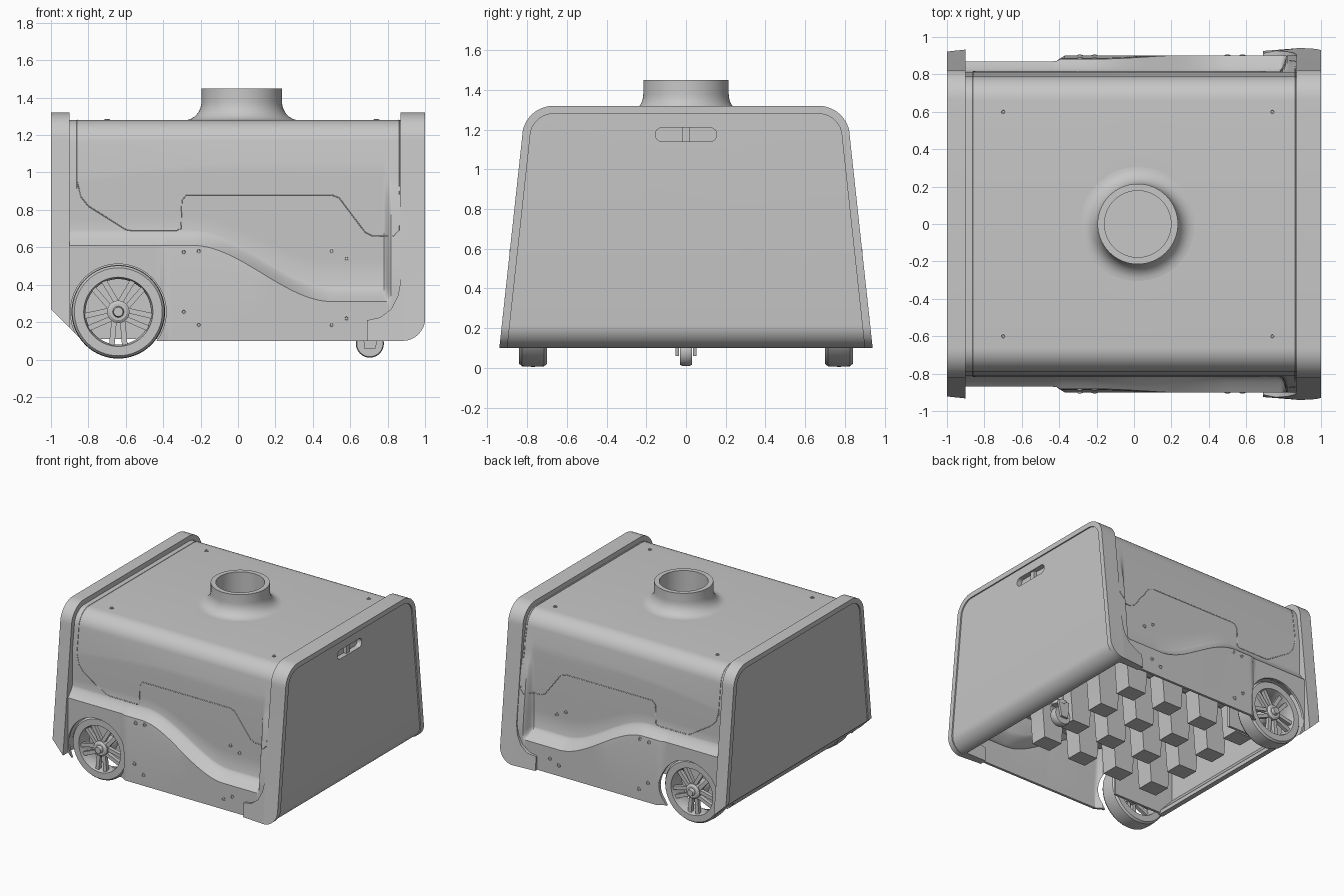
import bpy, bmesh, math
from mathutils import Vector, Matrix

cube = bpy.data.objects.get("Cube")
if cube:
    bpy.data.objects.remove(cube, do_unlink=True)

grey = bpy.data.materials.new("plain grey")
grey.use_nodes = True
grey.diffuse_color = (0.57, 0.57, 0.57, 1)
grey.node_tree.nodes["Principled BSDF"].inputs["Base Color"].default_value = grey.diffuse_color[:]
parts = []


def finish(name, bm, fix=True):
    if fix:
        bmesh.ops.recalc_face_normals(bm, faces=bm.faces)
    me = bpy.data.meshes.new(name)
    bm.to_mesh(me)
    bm.free()
    ob = bpy.data.objects.new(name, me)
    bpy.context.collection.objects.link(ob)
    me.materials.append(grey)
    parts.append(ob)
    return ob


def prism_bm(pts, axis, a, b):
    """Extrude a 2D outline along an axis: outline is xz for y, yz for x."""
    bm = bmesh.new()
    place = (lambda p, d: (d, p[0], p[1])) if axis == "x" else (lambda p, d: (p[0], d, p[1]))
    lo, hi = ([bm.verts.new(place(p, d)) for p in pts] for d in (a, b))
    n = len(pts)
    bm.faces.new(lo)
    bm.faces.new(hi)
    for i in range(n):
        bm.faces.new((lo[i], lo[(i + 1) % n], hi[(i + 1) % n], hi[i]))
    return bm


def lathe(name, prof, axis, centre, steps=48):
    """Spin (radius, height) points around the z or y axis."""
    bm = bmesh.new()
    vs = [bm.verts.new((r, 0, h)) for r, h in prof]
    es = [bm.edges.new(e) for e in zip(vs, vs[1:])]
    bmesh.ops.spin(bm, geom=vs + es, cent=(0, 0, 0), axis=(0, 0, 1),
                   angle=2 * math.pi, steps=steps, use_merge=True)
    bmesh.ops.remove_doubles(bm, verts=bm.verts, dist=1e-5)
    turn = Matrix.Rotation(-math.pi / 2, 4, "X") if axis == "y" else Matrix()
    bm.transform(Matrix.Translation(centre) @ turn)
    return finish(name, bm)


def cut(ob, cutter):
    m = ob.modifiers.new("cut", "BOOLEAN")
    m.operation, m.object, m.solver = "DIFFERENCE", cutter, "EXACT"
    cutter.hide_render = True
    bpy.context.view_layer.objects.active = ob
    bpy.ops.object.modifier_apply(modifier=m.name)
    parts.remove(cutter)
    bpy.data.objects.remove(cutter, do_unlink=True)


def smooth(t):
    t = max(0.0, min(1.0, t))
    return t * t * (3 - 2 * t)


# Side surface of the body: lower panel, swept shoulder, recess and its end wall
def cap_y(z):
    return 0.951 - 0.108 * z


def ridge(x):
    return 0.61 - 0.30 * smooth((x + 0.24) / 0.74)


def crease(x):
    return 1.06 - 0.09 * (max(0, 0.3 - x) / 1.17) ** 2


def side_y(x, z):
    flat = min(0.87 + 0.03 * smooth((x + 0.42) / 0.05), cap_y(z) - 0.004)
    recess = 0.812 + 0.02 * (1.06 - z) * max(0, 1 - 2 * (1.06 - z))
    u = max(0, min(1, (ridge(x) + 0.08 - z) / 0.08))
    y = recess + (flat - recess) * u ** 1.4
    end = smooth((x - 0.78) / 0.04) * smooth((crease(x) - z) / 0.25)
    return y + (max(y, min(0.9, cap_y(z) - 0.006)) - y) * end


def section(x):
    h, c = ridge(x), crease(x)
    zs = [0.1, 0.3 * h + 0.07, h - 0.05] + [h + 0.01 * i for i in range(9)]
    zs += [c - (c - h - 0.08) * k for k in (0.8, 0.6, 0.45, 0.3, 0.2, 0.1, 0)]
    half = [(side_y(x, z), z) for z in zs]
    for i in range(11):
        a = math.pi / 2 * i / 10
        half.append((0.66 + 0.13 * math.cos(a), 1.15 + 0.13 * math.sin(a)))
    return half + [(-y, z) for y, z in reversed(half)]


# Body shell, hollow and open below
bm = bmesh.new()
xs = [-0.9 + 0.022 * i for i in range(76)] + [0.765 + 0.0075 * i for i in range(15)]
rows = [[bm.verts.new((x, y, z)) for y, z in section(x)] for x in xs]
for r, s in zip(rows, rows[1:]):
    for i in range(len(r) - 1):
        bm.faces.new((r[i], s[i], s[i + 1], r[i + 1]))
bmesh.ops.bisect_plane(bm, geom=bm.verts[:] + bm.edges[:] + bm.faces[:], plane_co=(-1, 0, 0.27),
                       plane_no=(-1, 0, -1), clear_outer=True)
bm.normal_update()
if max(bm.faces, key=lambda f: f.calc_center_median().z).normal.z < 0:
    bmesh.ops.reverse_faces(bm, faces=bm.faces)
body = finish("body_shell", bm, False)
m = body.modifiers.new("wall", "SOLIDIFY")
m.thickness, m.offset = 0.02, -1
bpy.context.view_layer.objects.active = body
bpy.ops.object.modifier_apply(modifier=m.name)
WX, WZ = -0.64, 0.255
for s in (-1, 1):
    cut(body, lathe("arch_cutter", [(0, -0.2), (0.256, -0.2), (0.256, 0.2), (0, 0.2)], "y", (WX, s * 0.85, WZ)))
cut(body, lathe("flue_cutter", [(0, -0.1), (0.2, -0.1), (0.2, 0.1), (0, 0.1)], "z", (0.02, 0, 1.28)))

# Flue collar with flared foot and inner floor
flare = [(0.215 + 0.09 * (1 - math.sin(a)), 1.28 + 0.1 * (1 - math.cos(a)))
         for a in [math.pi / 2 * i / 8 for i in range(9)]]
lathe("flue_collar", [(0, 1.12), (0.178, 1.12), (0.178, 1.45), (0.215, 1.45)] + flare[::-1]
      + [(0.21, 1.275), (0.21, 1.1), (0, 1.1)], "z", (0.02, 0, 0), 64)


# End caps: slab plus raised U-shaped rim
def outline(inset):
    half = [(cap_y(0.1) - inset, 0.1)]
    for i in range(13):
        a = math.pi / 2 * i / 12
        half.append((0.665 + (0.16 - inset) * math.cos(a), 1.165 + (0.155 - inset) * math.sin(a)))
    return half + [(-y, z) for y, z in reversed(half)]


def trim(bm, point, normal):
    g = bmesh.ops.bisect_plane(bm, geom=bm.verts[:] + bm.edges[:] + bm.faces[:], plane_co=point,
                               plane_no=normal, clear_outer=True)
    bmesh.ops.holes_fill(bm, edges=[e for e in g["geom_cut"] if isinstance(e, bmesh.types.BMEdge)])


caps = {}
for side, name in ((1, "right"), (-1, "left")):
    inner = 0.87 if side > 0 else 0.9
    for part, pts, depth in (("panel", outline(0.005), 0.99), ("rim", outline(0) + outline(0.04)[::-1], 1.0)):
        bm = prism_bm(pts, "x", side * inner, side * depth)
        bmesh.ops.recalc_face_normals(bm, faces=bm.faces)
        if side > 0:
            for i in range(8):
                a = math.pi / 2 * (i + 0.5) / 8
                n = Vector((math.cos(a), 0, -math.sin(a)))
                trim(bm, Vector((depth - 0.12, 0, 0.22)) + n * 0.12, n)
        else:
            trim(bm, (-1, 0, 0.27), (-1, 0, -1))
        caps[name + part] = finish(name + "_cap_" + part, bm)

# Grip slot in the right panel
slot = [((0.12 if i < 13 else -0.12) + 0.035 * math.cos(a), 1.175 + 0.035 * math.sin(a))
        for i, a in enumerate([-math.pi / 2 + math.pi * (i - (i > 12)) / 12 for i in range(26)])]
cut(caps["rightpanel"], finish("slot_cutter", prism_bm(slot, "x", 0.95, 1.05)))
finish("slot_latch", prism_bm([(-0.02, 1.14), (0.02, 1.14), (0.02, 1.21), (-0.02, 1.21)], "x", 0.94, 0.975))

# Lower feet of the right cap, and the sloped sill of the left cap
foot = [(0.69, 0.1), (0.69, 0.21), (0.76, 0.225), (0.82, 0.27), (0.855, 0.34), (0.87, 0.42), (0.88, 0.42), (0.88, 0.1)]
for s in (-1, 1):
    bm = prism_bm(foot, "y", s * 0.87, s * 0.94)
    for v in bm.verts:
        if abs(v.co.y) > 0.9:
            v.co.y = s * (cap_y(v.co.z) - 0.5 * max(0, 0.72 - v.co.x))
    finish("cap_foot", bm)
finish("rear_sill", prism_bm([(-0.95, 0.22), (-0.83, 0.1), (-0.79, 0.1), (-0.79, 0.13), (-0.9, 0.25)], "y", -0.66, 0.66))

# Stepped ribs and deck under the body
edge = []
for i in range(4):
    x = -0.8 + 0.34 * i
    edge += [(x, 0.42), (x + 0.11, 0.42), (x + 0.13, 0.17), (x + 0.29, 0.17), (x + 0.31, 0.42)]
for k in range(4):
    y = -0.48 + 0.32 * k
    finish("underside_rib", prism_bm(edge + [(0.58, 0.57), (-0.8, 0.57)], "y", y - 0.07, y + 0.07))
finish("underside_deck", prism_bm([(-0.9, 0.55), (0.88, 0.55), (0.88, 0.58), (-0.9, 0.58)], "y", -0.79, 0.79))

# Road wheels with five split spokes, in front of a closed wheel well
for s in (-1, 1):
    c = (WX, s * 0.77, WZ)
    finish("wheel_well", prism_bm([(-0.9, 0.18), (-0.83, 0.11), (-0.36, 0.11), (-0.36, 0.56), (-0.9, 0.56)],
                                  "y", s * 0.64, s * 0.66))
    lathe("wheel_tyre", [(0.185, -0.07), (0.235, -0.07), (0.247, -0.055), (0.25, 0), (0.247, 0.055),
                         (0.235, 0.07), (0.185, 0.07), (0.175, 0.03), (0.175, -0.03), (0.185, -0.07)], "y", c, 64)
    hub = [(0, -0.07), (0.06, -0.07), (0.06, 0.06), (0.045, 0.07), (0.03, 0.07), (0.025, 0.095), (0, 0.095)]
    lathe("wheel_hub", [(r, s * h) for r, h in hub], "y", c, 32)
    bm = bmesh.new()
    for k in range(5):
        for o in (-1, 1):
            one = prism_bm([(o * 0.008, 0.04), (o * 0.036, 0.04), (o * 0.05, 0.182), (o * 0.02, 0.182)], "y", 0.02, 0.05)
            one.transform(Matrix.Rotation(math.pi + k * math.tau / 5, 4, "Y"))
            one.transform(Matrix.Translation(c) @ Matrix.Diagonal((1, s, 1, 1)))
            me = bpy.data.meshes.new("tmp")
            one.to_mesh(me)
            one.free()
            bm.from_mesh(me)
            bpy.data.meshes.remove(me)
    finish("wheel_spokes", bm)

# Caster at the front of the underside
CX = 0.705
lathe("caster_wheel", [(0, -0.03), (0.07, -0.03), (0.075, -0.02), (0.075, 0.02), (0.07, 0.03), (0, 0.03)],
      "y", (CX, 0, 0.085), 32)
for s in (-1, 1):
    finish("caster_fork", prism_bm([(CX - 0.03, 0.06), (CX + 0.03, 0.06), (CX + 0.06, 0.19), (CX - 0.04, 0.19)],
                                   "y", s * 0.034, s * 0.052))
lathe("caster_stem", [(0, 0.17), (0.055, 0.17), (0.055, 0.2), (0.03, 0.21), (0.03, 0.56), (0, 0.56)], "z", (CX + 0.01, 0, 0), 24)

# Screws on the sides and top
disc = [(0, -0.01), (0.016, -0.01), (0.016, 0.004), (0.009, 0.005), (0.007, 0), (0, 0)]
for x, z in ((-0.29, 0.575), (-0.21, 0.58), (-0.29, 0.255), (-0.21, 0.185), (0.5, 0.58), (0.58, 0.54), (0.5, 0.185), (0.58, 0.22)):
    for s in (-1, 1):
        lathe("side_screw", [(r, s * h) for r, h in disc], "y", (x, s * side_y(x, z), z), 16)
for x in (-0.7, 0.74):
    for y in (-0.6, 0.6):
        lathe("top_screw", disc, "z", (x, y, 1.28), 16)


# Cover seams
def seam(name, pts):
    cu = bpy.data.curves.new(name, "CURVE")
    cu.dimensions, cu.bevel_depth, cu.bevel_resolution = "3D", 0.003, 1
    sp = cu.splines.new("POLY")
    sp.points.add(len(pts) - 1)
    for p, q in zip(sp.points, pts):
        p.co = (*q, 1)
    ob = bpy.data.objects.new(name, cu)
    cu.materials.append(grey)
    bpy.context.collection.objects.link(ob)


path = [(-0.86, 0.95), (-0.84, 0.87), (-0.8, 0.82), (-0.6, 0.695), (-0.57, 0.69), (-0.33, 0.69), (-0.305, 0.7), (-0.3, 0.85),
        (-0.275, 0.88), (0.5, 0.88), (0.54, 0.865), (0.68, 0.68), (0.72, 0.66), (0.78, 0.66), (0.8, 0.66), (0.83, 0.66),
        (0.86, 0.69), (0.86, 0.9)]
for s in (-1, 1):
    seam("cover_seam", [(x, s * side_y(x, z), z) for x, z in path])
for x in (-0.86, 0.86):
    seam("cover_end_seam", [(x, y, z) for y, z in section(x) if z > 0.9])

bpy.ops.object.select_all(action="DESELECT")
for ob in parts:
    ob.select_set(True)
bpy.context.view_layer.objects.active = body
bpy.ops.object.shade_smooth_by_angle(angle=math.radians(30))
